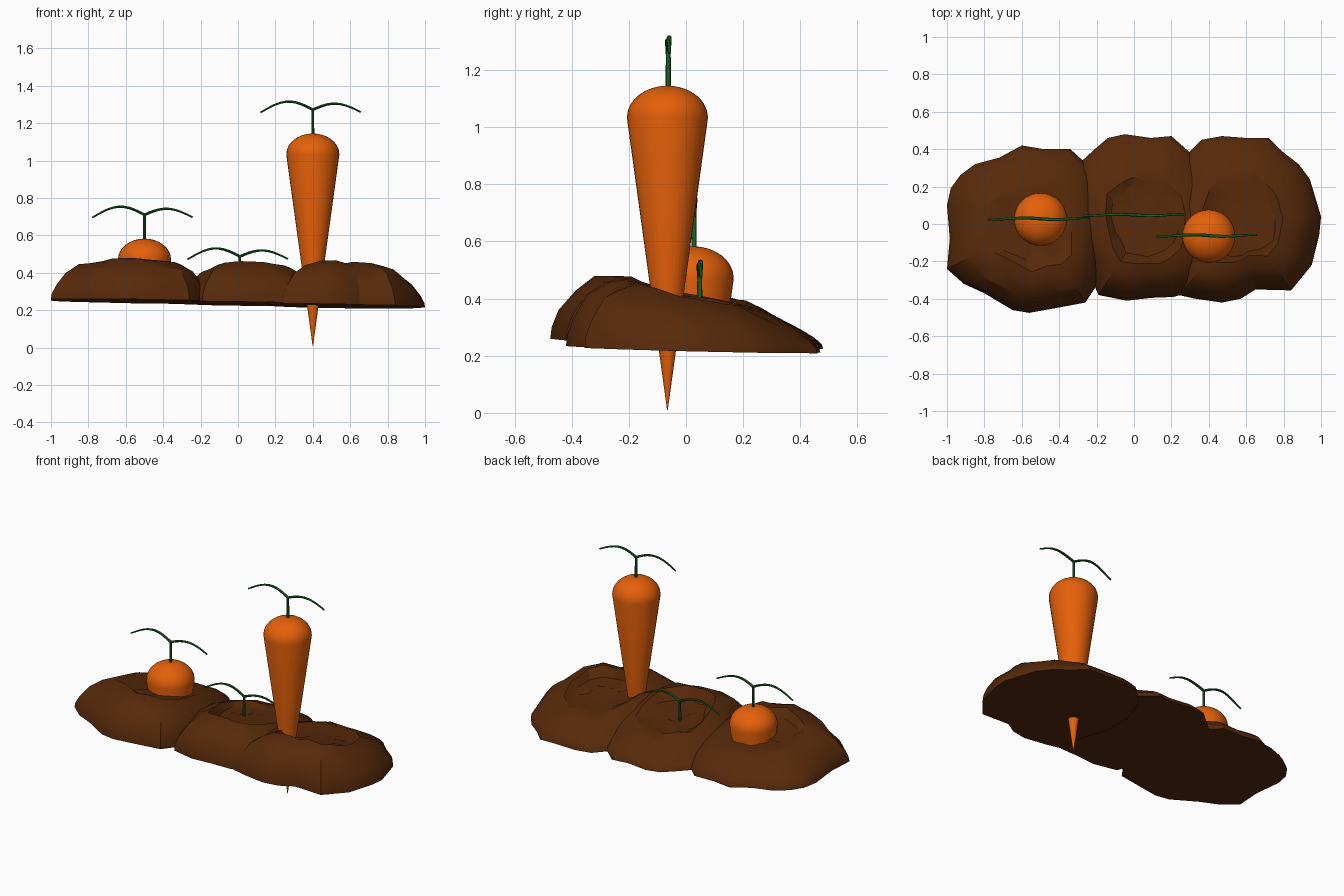
import bpy, bmesh, math, random

if "Cube" in bpy.data.objects:
    bpy.data.objects.remove(bpy.data.objects["Cube"])

random.seed(4)


def material(name, rgb):
    m = bpy.data.materials.new(name)
    m.diffuse_color = (*rgb, 1)
    m.use_nodes = True
    m.node_tree.nodes["Principled BSDF"].inputs["Base Color"].default_value = m.diffuse_color
    return m


SOIL = material("soil", (0.092, 0.022, 0.003))
ORANGE = material("carrot_orange", (0.78, 0.117, 0.003))
GREEN = material("leaf_green", (0.01, 0.12, 0.013))


def finish(name, bm, mat, angle):
    bmesh.ops.recalc_face_normals(bm, faces=bm.faces[:])
    me = bpy.data.meshes.new(name)
    bm.to_mesh(me)
    bm.free()
    ob = bpy.data.objects.new(name, me)
    bpy.context.collection.objects.link(ob)
    me.materials.append(mat)
    bpy.ops.object.select_all(action='DESELECT')
    ob.select_set(True)
    bpy.context.view_layer.objects.active = ob
    bpy.ops.object.shade_smooth_by_angle(angle=math.radians(angle))
    return ob


def skin(bm, rings):
    for a, b in zip(rings, rings[1:]):
        n = len(a)
        for i in range(n):
            j = (i + 1) % n
            bm.faces.new((a[i], a[j], b[j], b[i]))


# Soil mounds: irregular outline shrunk through rings, with a shallow crater
MOUND = [(1, 0), (0.99, 0.03), (0.94, 0.075), (0.81, 0.138), (0.66, 0.18),
         (0.53, 0.197)]


def mound(name, centre, outline, base, height, floor):
    cx, cy = centre
    bm = bmesh.new()
    rings = []
    for k, (t, h) in enumerate(MOUND + [(0.42, floor), (0.2, floor)]):
        ring = []
        for x, y in outline:
            s = t + (random.uniform(-0.03, 0.03) if k > 2 else 0)
            px, py = cx + (x - cx) * s, cy + (y - cy) * s
            # the pile is steep at the front and slopes away to the back
            lean = 1 - py if k < 6 else 1 - 0.6 * py
            lean *= 1 - 0.6 * (px - cx) ** 2
            z = base - 0.025 * py - 0.015 * (px - cx) + h * height * lean
            z += random.uniform(-0.008, 0.008) if k > 2 else 0
            ring.append(bm.verts.new((px, py, z)))
        rings.append(ring)
    skin(bm, rings)
    bm.faces.new(rings[0])
    bm.faces.new(rings[-1])
    return finish(name, bm, SOIL, 28)


mound("left_soil_mound", (-0.53, 0.0), [
    (-1, 0.1), (-0.98, 0.19), (-0.93, 0.26), (-0.85, 0.32), (-0.72, 0.355),
    (-0.6, 0.42), (-0.48, 0.4), (-0.34, 0.4), (-0.22, 0.29), (-0.16, 0.1),
    (-0.15, -0.1), (-0.18, -0.3), (-0.26, -0.42), (-0.42, -0.45), (-0.56, -0.475),
    (-0.65, -0.46), (-0.8, -0.37), (-0.91, -0.32), (-1, -0.24), (-0.985, -0.08)],
    0.247, 0.93, 0.178)
mound("middle_soil_mound", (0.06, 0.0), [
    (-0.32, 0.3), (-0.21, 0.4), (-0.14, 0.46), (-0.05, 0.48), (0.09, 0.46),
    (0.2, 0.47), (0.29, 0.39), (0.4, 0.28), (0.46, 0.1), (0.45, -0.1),
    (0.41, -0.24), (0.32, -0.36), (0.21, -0.39), (0.09, -0.395), (-0.04, -0.41),
    (-0.19, -0.38), (-0.25, -0.24), (-0.31, -0.1), (-0.35, 0.1)],
    0.235, 0.9, 0.153)
mound("right_soil_mound", (0.58, 0.02), [
    (0.24, 0.33), (0.36, 0.45), (0.47, 0.47), (0.6, 0.46), (0.72, 0.46),
    (0.79, 0.39), (0.88, 0.32), (0.94, 0.24), (1, 0.04), (0.99, -0.06),
    (0.95, -0.22), (0.84, -0.355), (0.65, -0.35), (0.57, -0.4), (0.47, -0.42),
    (0.33, -0.4), (0.24, -0.38), (0.22, -0.22), (0.17, -0.05), (0.17, 0.15)],
    0.222, 0.98, 0.158)


# Carrots: long cone capped by a flattened dome
def carrot(name, x, y, top, length):
    N, R, dome, taper = 32, 0.142, 0.112, 1.025
    prof = [(R * (1 - length / taper) + 0.001, top - dome - length), (R, top - dome)]
    for k in range(1, 8):
        a = k / 8 * math.pi / 2 * 0.97 + 0.04
        prof.append((R * math.cos(a), top - dome + dome * math.sin(a)))
    bm = bmesh.new()
    rings = [[bm.verts.new((x + r * math.cos(2 * math.pi * i / N),
                            y + r * math.sin(2 * math.pi * i / N), z))
              for i in range(N)] for r, z in prof]
    skin(bm, rings)
    bm.faces.new(rings[0])
    tip = bm.verts.new((x, y, top))
    for i in range(N):
        bm.faces.new((rings[-1][i], rings[-1][(i + 1) % N], tip))
    finish(name, bm, ORANGE, 30)


carrot("tall_carrot", 0.4, -0.065, 1.145, 1.023)
carrot("half_buried_carrot", -0.5, 0.025, 0.583, 0.2)


# Greens: upright stem and two arching leaf stalks
def tube(bm, pts, radii, n=8):
    rings = []
    for k, (p, r) in enumerate(zip(pts, radii)):
        a, b = pts[max(k - 1, 0)], pts[min(k + 1, len(pts) - 1)]
        dx, dz = b[0] - a[0], b[2] - a[2]
        d = math.hypot(dx, dz)
        ring = []
        for i in range(n):
            u = r * math.cos(2 * math.pi * i / n)
            v = r * math.sin(2 * math.pi * i / n) * 1.2
            ring.append(bm.verts.new((p[0] - u * dz / d, p[1] + v, p[2] + u * dx / d)))
        rings.append(ring)
    skin(bm, rings)
    bm.faces.new(rings[0])
    bm.faces.new(rings[-1])


def greens(name, x, y, top):
    bm = bmesh.new()
    tube(bm, [(x, y, top - 0.15), (x, y, top)], [0.008, 0.007])
    for side, reach, rise in ((-1, 0.28, 0.045), (1, 0.257, 0.034)):
        pts, radii = [], []
        for k in range(11):
            t = k / 10
            arch = rise * math.sin(math.pi * min(t / 0.94, 1.2)) - 0.006 * t * t
            pts.append((x + side * reach * t, y - side * 0.004 * math.sin(5 * t), top - 0.003 + arch))
            radii.append(0.0075 - 0.003 * t)
        tube(bm, pts, radii)
    finish(name, bm, GREEN, 40)


greens("tall_carrot_greens", 0.4, -0.062, 1.275)
greens("half_buried_carrot_greens", -0.5, 0.028, 0.713)
greens("buried_carrot_greens", 0.01, 0.048, 0.49)
